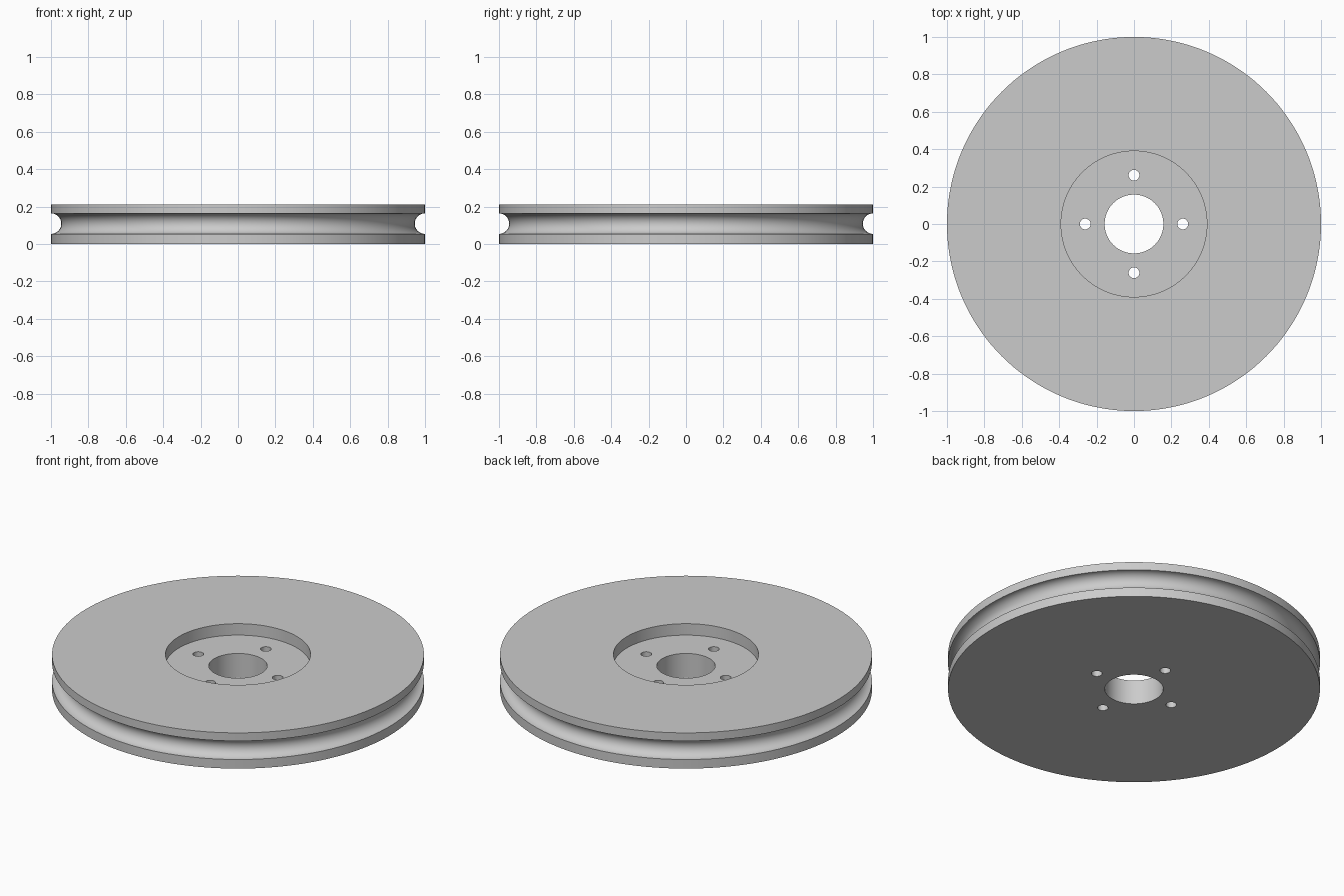
import bpy
import bmesh
from math import pi, sin, cos, radians

if "Cube" in bpy.data.objects:
    bpy.data.objects.remove(bpy.data.objects["Cube"])

HEIGHT = 0.212
RIM = 1.0
BORE = 0.157
RECESS = 0.39
FLOOR = HEIGHT - 0.068
GROOVE_R = 0.055
GROOVE_Z = 0.109
SEGMENTS = 144

# Single grey metal
metal = bpy.data.materials.new("grey metal")
metal.use_nodes = True
colour = (0.6, 0.6, 0.6, 1)
metal.diffuse_color = colour
metal.node_tree.nodes["Principled BSDF"].inputs["Base Color"].default_value = colour


def lathe(name, profile):
    """Revolve a closed (radius, z) profile around z."""
    bm = bmesh.new()
    rings = []
    for i in range(SEGMENTS):
        a = 2 * pi * i / SEGMENTS
        rings.append([bm.verts.new((r * cos(a), r * sin(a), z)) for r, z in profile])
    n = len(profile)
    for i in range(SEGMENTS):
        here, after = rings[i], rings[(i + 1) % SEGMENTS]
        for j in range(n):
            k = (j + 1) % n
            bm.faces.new((here[j], after[j], after[k], here[k]))
    bmesh.ops.recalc_face_normals(bm, faces=bm.faces)
    mesh = bpy.data.meshes.new(name)
    bm.to_mesh(mesh)
    bm.free()
    mesh.materials.append(metal)
    obj = bpy.data.objects.new(name, mesh)
    bpy.context.collection.objects.link(obj)
    return obj


# Wheel with bore, recessed hub face and half-round rim groove
steps = 20
groove = [(RIM - GROOVE_R * sin(pi * i / steps), GROOVE_Z - GROOVE_R * cos(pi * i / steps))
          for i in range(steps + 1)]
profile = [(BORE, 0), (RIM, 0)] + groove + [
    (RIM, HEIGHT), (RECESS, HEIGHT), (RECESS, FLOOR), (BORE, FLOOR)]
wheel = lathe("pulley_wheel", profile)

# Cutters for the four bolt holes
bm = bmesh.new()
for i in range(4):
    a = i * pi / 2
    made = bmesh.ops.create_cone(bm, cap_ends=True, segments=32,
                                 radius1=0.029, radius2=0.029, depth=1)
    bmesh.ops.translate(bm, verts=made["verts"], vec=(0.261 * cos(a), 0.261 * sin(a), 0))
cutter_mesh = bpy.data.meshes.new("bolt_hole_cutter")
bm.to_mesh(cutter_mesh)
bm.free()
cutter_mesh.materials.append(metal)
cutter = bpy.data.objects.new("bolt_hole_cutter", cutter_mesh)
bpy.context.collection.objects.link(cutter)
cutter.hide_render = True

# Drill the holes, then discard the cutter
drill = wheel.modifiers.new("bolt_holes", "BOOLEAN")
drill.operation = "DIFFERENCE"
drill.solver = "EXACT"
drill.object = cutter
bpy.ops.object.select_all(action="DESELECT")
wheel.select_set(True)
bpy.context.view_layer.objects.active = wheel
bpy.ops.object.modifier_apply(modifier=drill.name)
bpy.data.objects.remove(cutter)

# Smooth round walls, crisp rims
bpy.ops.object.shade_smooth_by_angle(angle=radians(30))
